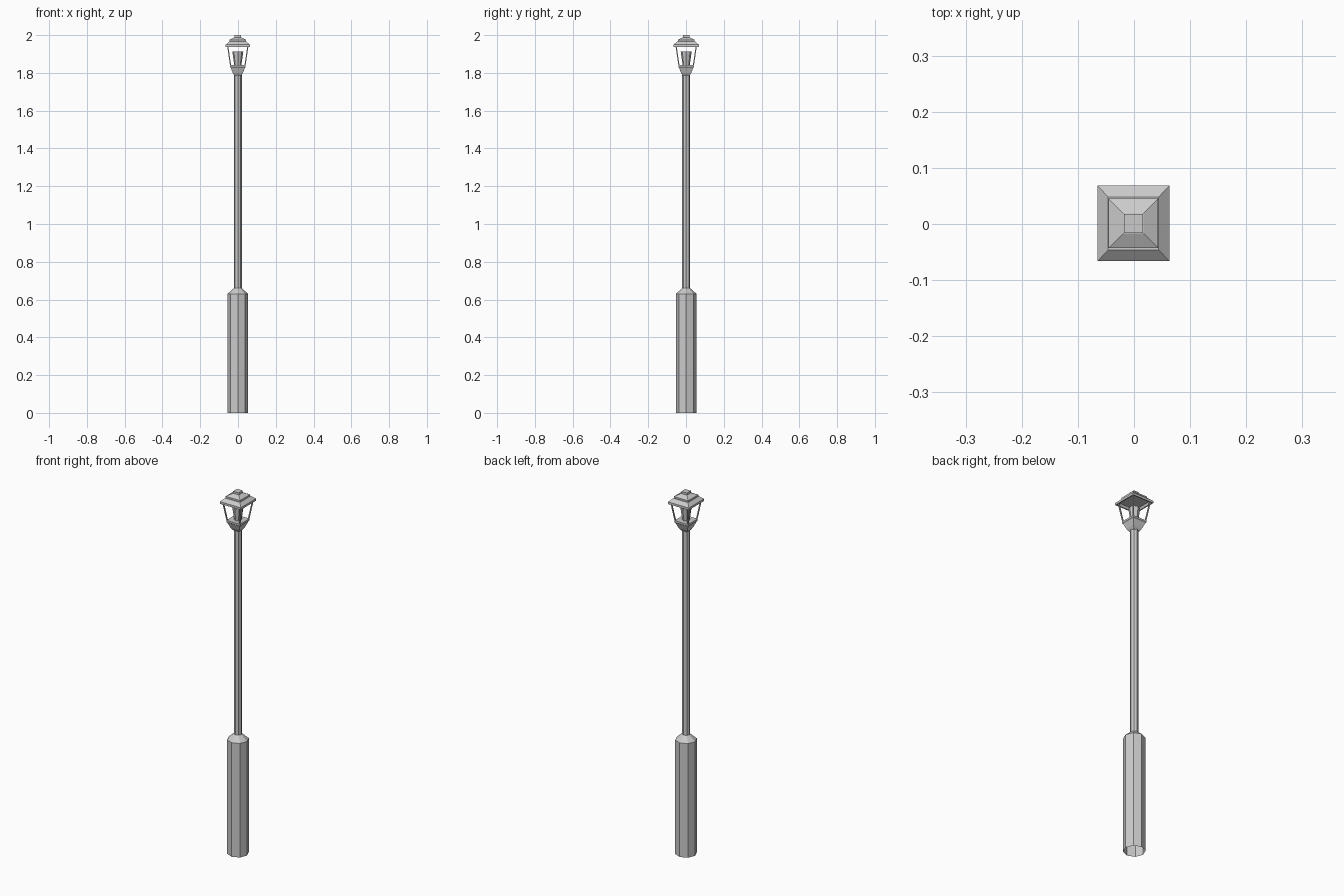
import bpy, bmesh, math
from mathutils import Vector

if "Cube" in bpy.data.objects:
    bpy.data.objects.remove(bpy.data.objects["Cube"])

CX, CY = -0.001, 0.001


def loft(name, sides, rings, turn=0.0, stretch=1.0, cap_low=True, cap_top=True):
    """Stack regular polygon rings given as (radius, height)."""
    bm = bmesh.new()
    loops = []
    for r, z in rings:
        loops.append([bm.verts.new((CX + r * math.cos(turn + 2 * math.pi * i / sides),
                                    CY + stretch * r * math.sin(turn + 2 * math.pi * i / sides), z))
                      for i in range(sides)])
    for a, b in zip(loops, loops[1:]):
        for i in range(sides):
            j = (i + 1) % sides
            bm.faces.new((a[i], a[j], b[j], b[i]))
    if cap_low:
        bm.faces.new(loops[0][::-1])
    if cap_top:
        bm.faces.new(loops[-1])
    me = bpy.data.meshes.new(name)
    bm.to_mesh(me)
    bm.free()
    ob = bpy.data.objects.new(name, me)
    bpy.context.collection.objects.link(ob)
    return ob


def square(name, rings, stretch=1.0, **kw):
    """Square loft; rings use half widths."""
    return loft(name, 4, [(h * math.sqrt(2), z) for h, z in rings], math.pi / 4, stretch, **kw)


# Octagonal base with sloped shoulder, open underneath, and slim pole
loft("base_and_pole", 8, [(0.055, 0), (0.055, 0.63), (0.021, 0.66), (0.021, 1.80)],
     cap_low=False, cap_top=False)

# Lantern cup and tray
square("lantern_cup", [(0.018, 1.785), (0.027, 1.80), (0.038, 1.828), (0.042, 1.832), (0.042, 1.842)])

# Lamp holder that widens upward
loft("lamp", 8, [(0.019, 1.842), (0.029, 1.912)])

# Four leaning corner bars
for sx in (-1, 1):
    for sy in (-1, 1):
        bar = square("corner_bar", [(0.003, 1.838), (0.003, 1.945)])
        for v in bar.data.vertices:
            t = (v.co.z - 1.838) / 0.107
            v.co += Vector((sx, sy, 0)) * (0.038 + 0.016 * t)

# Stepped roof: eave, slope, upper tier and finial block, hollow beneath
square("roof_eave", [(0.052, 1.948), (0.058, 1.937), (0.064, 1.937), (0.064, 1.949), (0.045, 1.966)],
       stretch=1.05, cap_low=True)
square("roof_upper_tier", [(0.044, 1.962), (0.044, 1.975), (0.018, 1.988)])
square("roof_cap", [(0.017, 1.985), (0.017, 2.0)])
